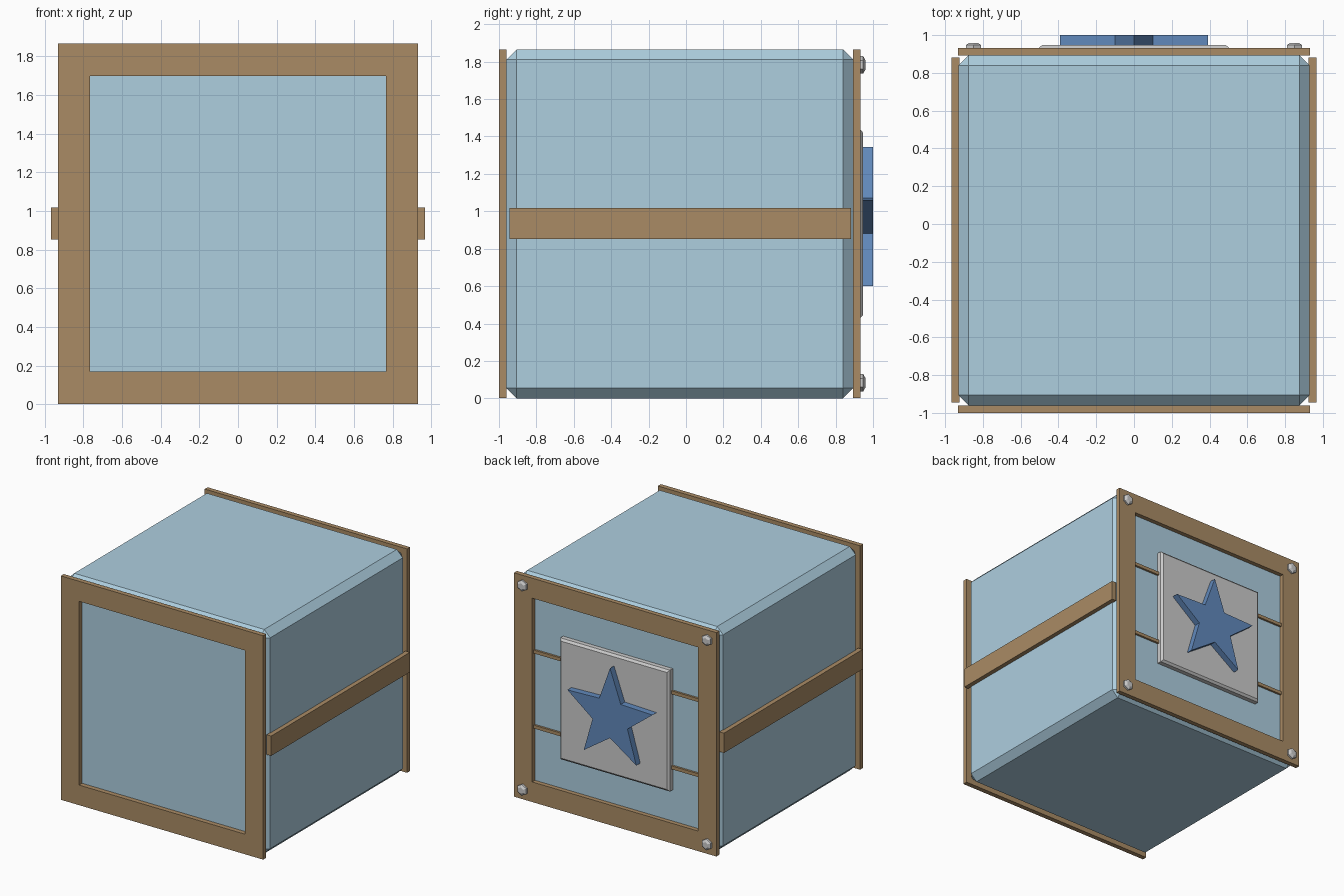
import bpy, bmesh
from math import sin, cos, pi

if "Cube" in bpy.data.objects:
    bpy.data.objects.remove(bpy.data.objects["Cube"])


def material(name, rgb):
    m = bpy.data.materials.new(name)
    m.diffuse_color = (*rgb, 1)
    m.use_nodes = True
    m.node_tree.nodes["Principled BSDF"].inputs["Base Color"].default_value = m.diffuse_color
    return m


BLUE = material("pale_blue", (0.42, 0.62, 0.74))
TAN = material("tan", (0.40, 0.26, 0.13))
STAR = material("star_blue", (0.12, 0.25, 0.50))


def finish(name, bm, mat=None):
    bmesh.ops.recalc_face_normals(bm, faces=bm.faces)
    me = bpy.data.meshes.new(name)
    bm.to_mesh(me)
    bm.free()
    ob = bpy.data.objects.new(name, me)
    bpy.context.collection.objects.link(ob)
    if mat:
        me.materials.append(mat)
    return ob


def box(name, x, y, z, mat=None, bevel=0):
    bm = bmesh.new()
    bmesh.ops.create_cube(bm, size=1)
    for v in bm.verts:
        for i, (a, b) in enumerate((x, y, z)):
            v.co[i] = a if v.co[i] < 0 else b
    if bevel:
        bmesh.ops.bevel(bm, geom=bm.edges[:], offset=bevel, segments=1, affect='EDGES')
    return finish(name, bm, mat)


def loft(name, rings, mat=None):
    """Closed solid through rings of points."""
    bm = bmesh.new()
    loops = [[bm.verts.new(p) for p in r] for r in rings]
    n = len(loops[0])
    for a, b in zip(loops, loops[1:]):
        for i in range(n):
            j = (i + 1) % n
            bm.faces.new((a[i], a[j], b[j], b[i]))
    bm.faces.new(loops[0])
    bm.faces.new(loops[-1])
    return finish(name, bm, mat)


def frame(name, y0, y1):
    """Square frame with a square opening."""
    def ring(h, y):
        return [bm.verts.new((sx * h, y, 0.933 + sz * h))
                for sx, sz in ((-1, -1), (1, -1), (1, 1), (-1, 1))]
    bm = bmesh.new()
    loops = [ring(0.932, y0), ring(0.932, y1), ring(0.765, y1), ring(0.765, y0)]
    for k in range(4):
        a, b = loops[k], loops[(k + 1) % 4]
        for i in range(4):
            j = (i + 1) % 4
            bm.faces.new((a[i], a[j], b[j], b[i]))
    return finish(name, bm, TAN)


# Chamfered crate body
box("body", (-0.93, 0.93), (-0.96, 0.895), (0, 1.866), BLUE, 0.055)

# Front and back frames
frame("front_frame", -1.0, -0.96)
frame("back_frame", 0.893, 0.932)

# Side rails
for side, s in (("left", -1), ("right", 1)):
    box(side + "_rail", sorted((s * 0.925, s * 0.967)), (-0.945, 0.882), (0.853, 1.018), TAN)

# Thin slats across the back recess
for name, z in (("lower_slat", 0.62), ("upper_slat", 1.245)):
    box(name, (-0.768, 0.768), (0.89, 0.912), (z - 0.014, z + 0.014), TAN)

# Badge plate with sloped rim
loft("badge_plate", [[(sx * h, y, 0.933 + sz * h)
                      for sx, sz in ((-1, -1), (1, -1), (1, 1), (-1, 1))]
                     for h, y in ((0.505, 0.893), (0.505, 0.932), (0.487, 0.947))])

# Raised star
radii = (0.412, 0.169)
loft("star", [[(radii[i % 2] * sin(i * pi / 5), y, 0.933 + radii[i % 2] * cos(i * pi / 5))
               for i in range(10)] for y in (0.94, 1.0)], STAR)

# Hexagonal corner bolts
for sx in (-1, 1):
    for row, z in (("lower", 0.083), ("upper", 1.783)):
        loft(f"{row}_{'left' if sx < 0 else 'right'}_bolt",
             [[(sx * 0.85 + r * sin(i * pi / 3), y, z + r * cos(i * pi / 3))
               for i in range(6)]
              for r, y in ((0.047, 0.925), (0.047, 0.947), (0.026, 0.959))])
